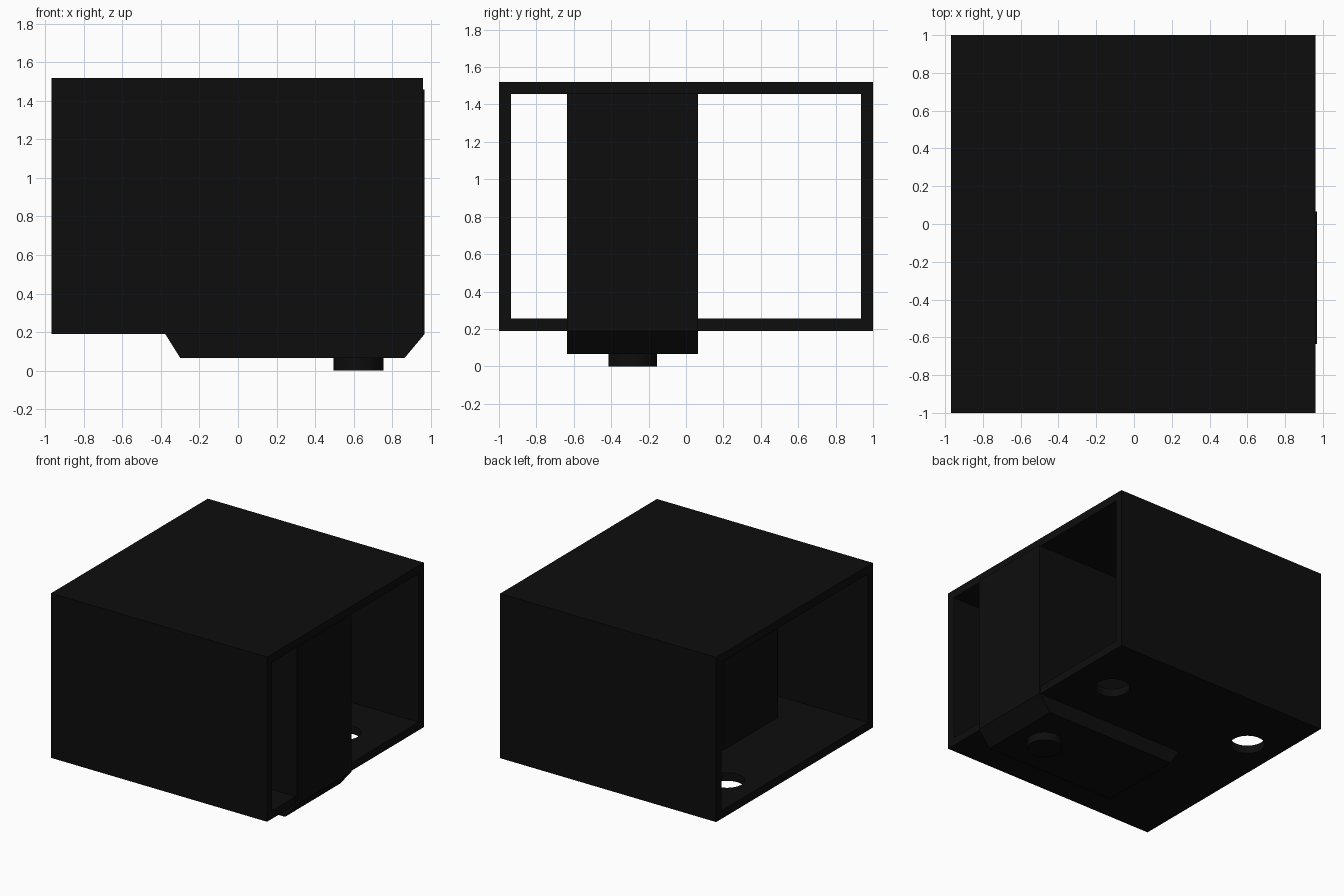
import bpy, bmesh, math
from mathutils import Matrix

cube = bpy.data.objects.get("Cube")
if cube:
    bpy.data.objects.remove(cube, do_unlink=True)

black = bpy.data.materials.new("matte black")
black.use_nodes = True
colour = (0.004, 0.004, 0.004, 1)
black.diffuse_color = colour
bsdf = next(n for n in black.node_tree.nodes if n.type == 'BSDF_PRINCIPLED')
bsdf.inputs["Base Color"].default_value = colour


def finish(name, bm):
    bmesh.ops.recalc_face_normals(bm, faces=bm.faces)
    me = bpy.data.meshes.new(name)
    bm.to_mesh(me)
    bm.free()
    ob = bpy.data.objects.new(name, me)
    bpy.context.collection.objects.link(ob)
    me.materials.append(black)
    return ob


def extrude(bm, faces, offset):
    res = bmesh.ops.extrude_face_region(bm, geom=faces)
    verts = [g for g in res["geom"] if isinstance(g, bmesh.types.BMVert)]
    bmesh.ops.translate(bm, verts=verts, vec=offset)


def cylinder(name, x, y, z0, z1, r=0.13):
    bm = bmesh.new()
    bmesh.ops.create_cone(bm, cap_ends=True, segments=48, radius1=r, radius2=r,
                          depth=z1 - z0,
                          matrix=Matrix.Translation((x, y, (z0 + z1) / 2)))
    return finish(name, bm)


def smooth(ob):
    bpy.ops.object.select_all(action='DESELECT')
    ob.select_set(True)
    bpy.context.view_layer.objects.active = ob
    bpy.ops.object.shade_smooth_by_angle(angle=math.radians(30))


# Outer sleeve: rectangular frame, open at both x ends
X0, X1, Z0, Z1, T = -0.97, 0.96, 0.19, 1.52, 0.065


def ring(bm, inset):
    y, a, b = 1 - inset, Z0 + inset, Z1 - inset
    return [bm.verts.new((X0, *p)) for p in ((-y, a), (y, a), (y, b), (-y, b))]


bm = bmesh.new()
outer, inner = ring(bm, 0), ring(bm, T)
frame = [bm.faces.new((outer[i], outer[(i + 1) % 4], inner[(i + 1) % 4], inner[i]))
         for i in range(4)]
extrude(bm, frame, (X1 - X0, 0, 0))
sleeve = finish("sleeve", bm)

# Two round holes through the sleeve floor
for x, y in ((-0.70, 0.475), (0.61, 0.475)):
    cutter = cylinder("hole_cutter", x, y, 0.1, 0.4)
    cutter.hide_render = True
    mod = sleeve.modifiers.new("hole", 'BOOLEAN')
    mod.operation, mod.object, mod.solver = 'DIFFERENCE', cutter, 'EXACT'
    bpy.context.view_layer.objects.active = sleeve
    bpy.ops.object.modifier_apply(modifier=mod.name)
    bpy.data.objects.remove(cutter, do_unlink=True)
smooth(sleeve)

# Inner block whose bevelled base drops below the floor
profile = [(-0.378, 1.46), (-0.378, 0.19), (-0.30, 0.065),
           (0.865, 0.065), (0.97, 0.19), (0.97, 1.46)]
bm = bmesh.new()
side = bm.faces.new([bm.verts.new((x, -0.635, z)) for x, z in profile])
extrude(bm, [side], (0, 0.7, 0))
finish("inner_block", bm)

# Round foot under the block
smooth(cylinder("foot", 0.625, -0.285, 0, 0.075))
